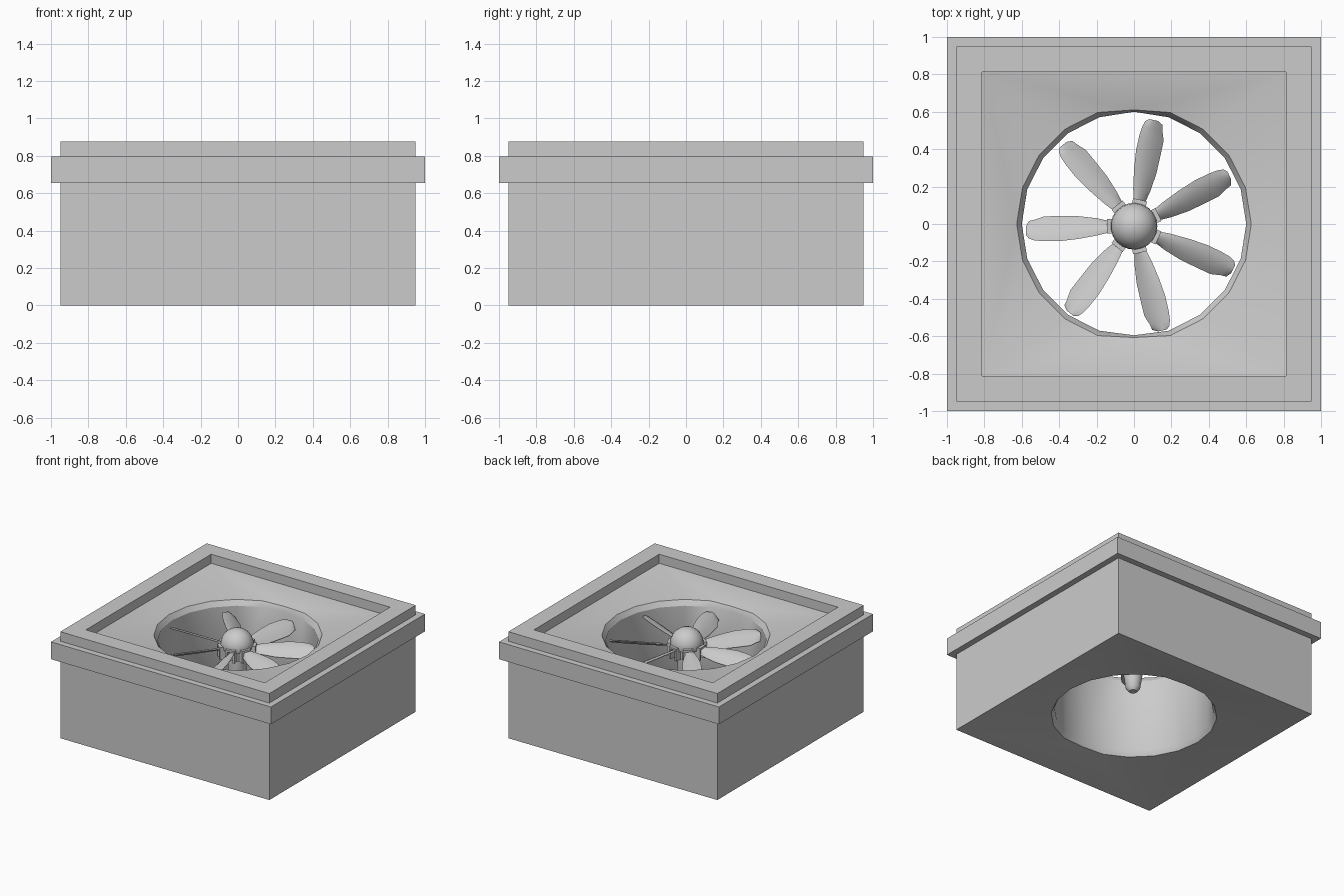
import bpy, bmesh, math
from mathutils import Matrix, Vector

if "Cube" in bpy.data.objects:
    bpy.data.objects.remove(bpy.data.objects["Cube"])

HUB_Y = -0.012


def finish(bm, name, angle=30):
    bmesh.ops.recalc_face_normals(bm, faces=bm.faces)
    me = bpy.data.meshes.new(name)
    bm.to_mesh(me)
    bm.free()
    ob = bpy.data.objects.new(name, me)
    bpy.context.collection.objects.link(ob)
    bpy.ops.object.select_all(action='DESELECT')
    ob.select_set(True)
    bpy.context.view_layer.objects.active = ob
    bpy.ops.object.shade_smooth_by_angle(angle=math.radians(angle))
    return ob


def skin(bm, loops):
    for a, b in zip(loops, loops[1:]):
        n = len(a)
        for i in range(n):
            j = (i + 1) % n
            bm.faces.new((a[i], a[j], b[j], b[i]))


# Housing: stepped square shell, dished top and bottom, round duct
bm = bmesh.new()


def square(h, z):
    return [bm.verts.new((x * h, y * h, z)) for x, y in ((1, 1), (-1, 1), (-1, -1), (1, -1))]


def duct_ring(r, z, top, bottom):
    ring = []
    for i in range(20):
        a = math.tau * i / 20
        y = min(top, max(-bottom, r * math.sin(a)))
        ring.append(bm.verts.new((r * math.cos(a), y, z)))
    return ring


def fan(sq, ring):
    for k in range(4):
        for i in range(5):
            bm.faces.new((sq[k], ring[5 * k + i], ring[(5 * k + i + 1) % 20]))
        bm.faces.new((sq[k], ring[(5 * k + 5) % 20], sq[(k + 1) % 4]))


outer = [square(h, z) for h, z in (
    (0.95, 0), (0.95, 0.655), (1, 0.655), (1, 0.797), (0.95, 0.797),
    (0.95, 0.875), (0.813, 0.875), (0.813, 0.80))]
duct = [duct_ring(*p) for p in (
    (0.627, 0.74, 0.61, 0.607), (0.60, 0.70, 0.60, 0.595),
    (0.60, 0.10, 0.60, 0.595), (0.625, 0.055, 0.61, 0.607))]
skin(bm, outer)
skin(bm, duct)
fan(outer[-1], duct[0])
fan(outer[0], duct[-1])
finish(bm, "housing")

# Hub: domed cap, drum and tapered motor shaft turned from one profile
bm = bmesh.new()
profile = [(0.125 * math.cos(t), 0.67 + 0.125 * math.sin(t))
           for t in (math.radians(a) for a in (75, 60, 45, 30, 15, 0))]
profile += [(0.12, 0.645), (0.105, 0.645), (0.105, 0.575), (0.07, 0.565),
            (0.07, 0.40), (0.055, 0.30), (0.03, 0.27)]
rings = [[bm.verts.new((r * math.cos(math.tau * i / 21),
                        HUB_Y + r * math.sin(math.tau * i / 21), z))
          for i in range(21)] for r, z in profile]
skin(bm, rings)
tip = bm.verts.new((0, HUB_Y, 0.795))
for i in range(21):
    bm.faces.new((tip, rings[0][i], rings[0][(i + 1) % 21]))
bm.faces.new(rings[-1])
finish(bm, "hub", 35)


def place(k):
    return Matrix.Translation((0, HUB_Y, 0.64)) @ Matrix.Rotation(math.pi + math.tau * k / 7, 4, 'Z')


# Blade sockets: a three-bar bracket at each blade root
bm = bmesh.new()
for k in range(7):
    for loc, size in (((0.12, 0.03, -0.02), (0.05, 0.016, 0.09)),
                      ((0.12, -0.03, -0.02), (0.05, 0.016, 0.09)),
                      ((0.12, 0, 0.028), (0.05, 0.076, 0.016))):
        m = place(k) @ Matrix.Translation(loc) @ Matrix.Diagonal((*size, 1))
        bmesh.ops.create_cube(bm, size=1, matrix=m)
finish(bm, "blade_sockets")

# Blades: pitched, cambered, closed sections (radius, left edge, right edge)
stations = [(0.09, 0.03, -0.025), (0.14, 0.035, -0.03), (0.20, 0.05, -0.043),
            (0.30, 0.068, -0.054), (0.40, 0.08, -0.054), (0.48, 0.08, -0.053),
            (0.53, 0.076, -0.035), (0.562, 0.066, -0.028), (0.577, 0.048, 0.0)]
pitch = math.tan(math.radians(29))
for k in range(7):
    bm = bmesh.new()
    loops = []
    for r, left, right in stations:
        upper, lower = [], []
        for s in range(6):
            f = s / 5
            y = right + (left - right) * f
            bulge = 4 * f * (1 - f)
            z = y * pitch + 0.008 * bulge - 0.01 * (r - 0.1)
            half = 0.002 + 0.006 * bulge
            upper.append(Vector((r, y, z + half)))
            lower.append(Vector((r, y, z - half)))
        loops.append([bm.verts.new(place(k) @ p) for p in upper + lower[::-1]])
    skin(bm, loops)
    bm.faces.new(loops[0])
    bm.faces.new(loops[-1])
    finish(bm, f"blade_{k + 1}", 40)
